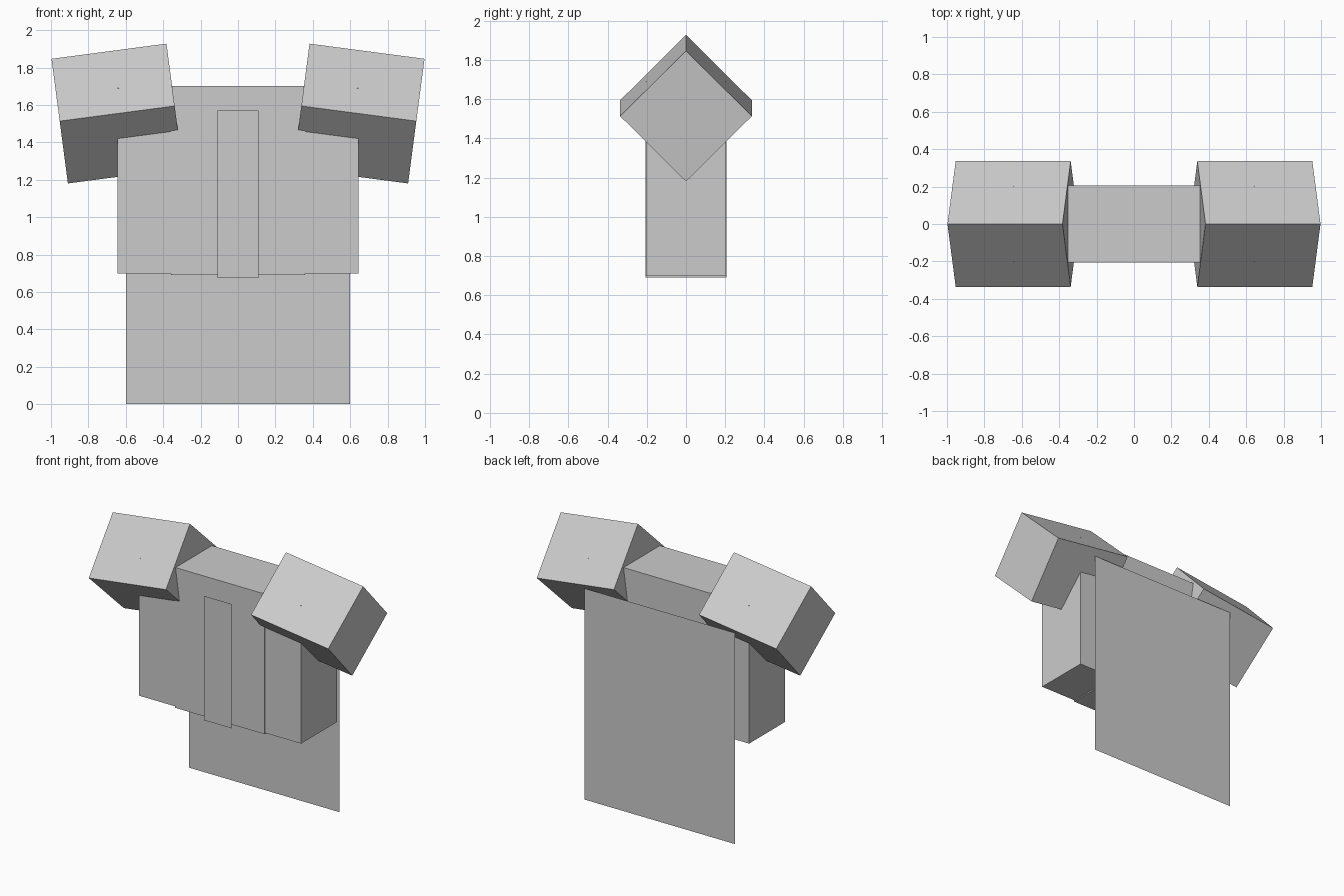
import bpy
from math import radians, sqrt
from mathutils import Matrix

cube = bpy.data.objects.get("Cube")
if cube:
    bpy.data.objects.remove(cube, do_unlink=True)

GREY = (0.6, 0.6, 0.6, 1.0)
grey = bpy.data.materials.new("plain_grey")
grey.use_nodes = True
grey.diffuse_color = GREY
grey.node_tree.nodes["Principled BSDF"].inputs["Base Color"].default_value = GREY


def finish(name, matrix):
    """Name the active object, bake its transform and colour it."""
    obj = bpy.context.object
    obj.name = obj.data.name = name
    obj.data.transform(matrix)
    obj.data.materials.append(grey)
    return obj


def box(name, center, size, rotation=Matrix.Identity(4)):
    bpy.ops.mesh.primitive_cube_add(size=1)
    return finish(name, Matrix.Translation(center) @ rotation @ Matrix.Diagonal((*size, 1)))


def sheet(name, y, width, z0, z1):
    """Upright flat panel facing front and back."""
    bpy.ops.mesh.primitive_plane_add(size=1)
    return finish(name, Matrix.Translation((0, y, (z0 + z1) / 2))
                  @ Matrix.Rotation(radians(90), 4, "X")
                  @ Matrix.Diagonal((width, z1 - z0, 1, 1)))


# Torso with a hanging front panel and a cape behind
box("torso", (0, 0, 1.195), (0.714, 0.414, 1.01))
sheet("front_panel", -0.23, 0.22, 0.675, 1.57)
sheet("cape", 0.3, 1.2, 0.0, 1.52)

# Side panels and tilted diamond shoulder pads
pad_edge = 0.336 * sqrt(2)
for side, label in ((1, "left"), (-1, "right")):
    box(f"{label}_side_panel", (side * 0.5, 0, 1.194), (0.29, 0.406, 0.992))
    tilt = Matrix.Rotation(radians(7.5 * side), 4, "Y") @ Matrix.Rotation(radians(45), 4, "X")
    box(f"{label}_shoulder_pad", (side * 0.646, 0, 1.554), (0.62, pad_edge, pad_edge), tilt)
